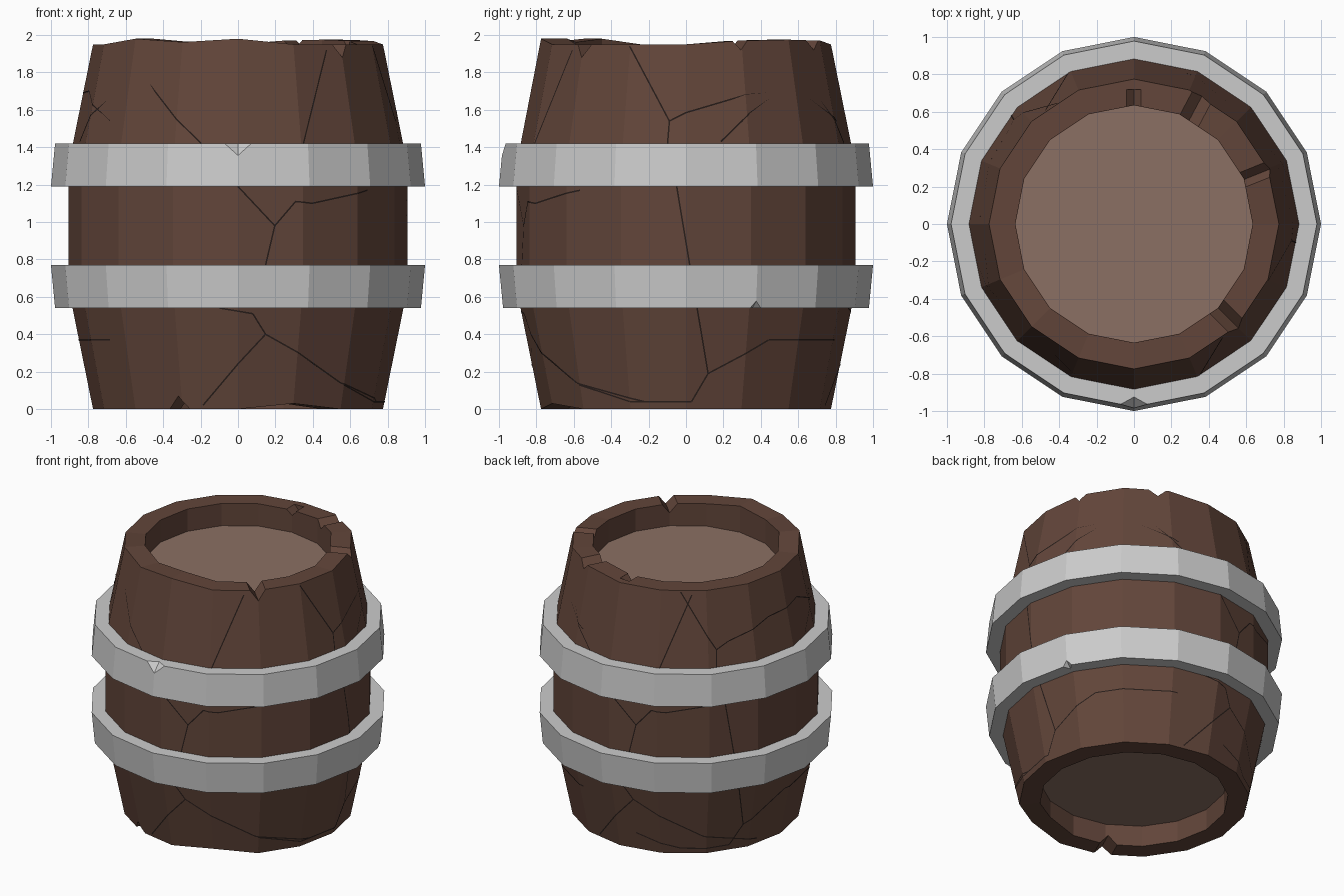
import bpy, bmesh, math
from mathutils import Vector, Matrix

if "Cube" in bpy.data.objects:
    bpy.data.objects.remove(bpy.data.objects["Cube"])

N = 16
STEP = math.tau / N
WOOD_PROFILE = [(0.635, 0.16), (0.635, 0), (0.775, 0), (0.905, 0.64),
                (0.905, 1.31), (0.775, 1.95), (0.635, 1.95), (0.635, 1.78)]


def material(name, rgb):
    m = bpy.data.materials.new(name)
    m.diffuse_color = (*rgb, 1)
    m.use_nodes = True
    m.node_tree.nodes["Principled BSDF"].inputs["Base Color"].default_value = m.diffuse_color
    return m


wood = material("dark_wood", (0.122, 0.06, 0.042))
pale = material("lid_wood", (0.26, 0.16, 0.125))
dark = material("crack_dark", (0.02, 0.012, 0.01))


def add(name, bm, mat=None):
    bmesh.ops.recalc_face_normals(bm, faces=bm.faces)
    me = bpy.data.meshes.new(name)
    bm.to_mesh(me)
    bm.free()
    ob = bpy.data.objects.new(name, me)
    bpy.context.collection.objects.link(ob)
    if mat:
        me.materials.append(mat)
    return ob


def polar(r, t, z):
    # angle t starts at the front (-y) and turns towards +x
    return Vector((r * math.sin(t), -r * math.cos(t), z))


def lathe(name, profile, mat=None, closed=False, wobble=None):
    bm = bmesh.new()
    rings = []
    for r, z in profile:
        ring = []
        for i in range(N):
            dz = wobble(i, z) if wobble else 0
            ring.append(bm.verts.new(polar(r, i * STEP, z + dz)))
        rings.append(ring)
    pairs = list(zip(rings, rings[1:])) + ([(rings[-1], rings[0])] if closed else [])
    for a, b in pairs:
        for i in range(N):
            j = (i + 1) % N
            bm.faces.new((a[i], a[j], b[j], b[i]))
    if not closed:
        bm.faces.new(rings[0])
        bm.faces.new(rings[-1])
    return add(name, bm, mat)


def chip(target, deg, r, z, size, pointed=False):
    # size = half width, half radial depth, half height of a diamond cutter
    bm = bmesh.new()
    w, d, h = size
    rim = [(w, h * 0), (0, h), (-w, 0), (0, -h)]
    if pointed:
        mid = [bm.verts.new((x, 0, y)) for x, y in rim]
        for tip in (bm.verts.new((0, -d, 0)), bm.verts.new((0, d, 0))):
            for i in range(4):
                bm.faces.new((mid[i], mid[(i + 1) % 4], tip))
    else:
        a, b = ([bm.verts.new((x, s, y)) for x, y in rim] for s in (-d, d))
        bm.faces.new(a)
        bm.faces.new(b)
        for i in range(4):
            j = (i + 1) % 4
            bm.faces.new((a[i], a[j], b[j], b[i]))
    t = math.radians(deg)
    bm.transform(Matrix.Translation(polar(r, t, z)) @ Matrix.Rotation(t, 4, 'Z'))
    cutter = add("chip_cutter", bm, target.active_material)
    cutter.hide_render = True
    mod = target.modifiers.new("chip", 'BOOLEAN')
    mod.operation = 'DIFFERENCE'
    mod.solver = 'EXACT'
    mod.object = cutter
    bpy.context.view_layer.objects.active = target
    bpy.ops.object.modifier_apply(modifier=mod.name)
    bpy.data.objects.remove(cutter)


# Barrel body with a slightly uneven rim at both ends
TOP = {0: 0.03, 15: 0.012, 14: 0.03, 5: 0.02, 6: 0.025, 7: 0.02}


def uneven(i, z):
    if z == 1.95:
        return TOP.get(i, 0)
    return 0.03 if z == 0 and i == 1 else 0


body = lathe("barrel_body", WOOD_PROFILE, wood, wobble=uneven)
chip(body, 45, 0.72, 1.96, (0.06, 0.2, 0.08))
chip(body, 112, 0.70, 1.99, (0.06, 0.15, 0.07))
chip(body, 152, 0.66, 1.99, (0.08, 0.12, 0.07))
chip(body, 180, 0.60, 1.95, (0.04, 0.12, 0.04))
chip(body, -24, 0.72, 0.0, (0.06, 0.2, 0.07))

# Lids set into the ends
lathe("top_lid", [(0.634, 1.775), (0.634, 1.785)], pale)
lathe("bottom_lid", [(0.634, 0.155), (0.634, 0.165)], pale)

# Metal hoops, each widest towards the middle of the barrel
upper = lathe("upper_hoop", [(0.885, 1.19), (1.0, 1.19), (0.978, 1.42), (0.875, 1.42)], closed=True)
lower = lathe("lower_hoop", [(0.875, 0.54), (0.978, 0.54), (1.0, 0.77), (0.885, 0.77)], closed=True)
chip(upper, 0, 0.985, 1.42, (0.11, 0.06, 0.065), True)
chip(lower, 112.5, 0.985, 0.54, (0.04, 0.06, 0.04), True)


# Cracks: thin dark strips lying on the staves
def stave_radius(z):
    for (r0, z0), (r1, z1) in zip(WOOD_PROFILE[2:5], WOOD_PROFILE[3:6]):
        if z <= z1:
            return r0 + (r1 - r0) * (z - z0) / (z1 - z0)
    return 0.775


def on_stave(t, z):
    r = stave_radius(z) * math.cos(STEP / 2) / math.cos(t % STEP - STEP / 2)
    return polar(r + 0.002, t, z)


def crack(bm, turn, points):
    # points are (sideways, height) as seen facing the side at angle turn
    path = [(math.radians(turn) + math.asin(max(-1, min(1, u / stave_radius(z)))), z)
            for u, z in points]
    for (t0, z0), (t1, z1) in zip(path, path[1:]):
        cuts = {0.0, 1.0}
        for k in range(-N, 2 * N):
            if min(t0, t1) < k * STEP < max(t0, t1):
                cuts.add((k * STEP - t0) / (t1 - t0))
        cuts = sorted(cuts)
        for a, b in zip(cuts, cuts[1:]):
            ta, tb = t0 + (t1 - t0) * a, t0 + (t1 - t0) * b
            p, q = on_stave(ta, z0 + (z1 - z0) * a), on_stave(tb, z0 + (z1 - z0) * b)
            out = polar(1, (ta + tb) / 2, 0)
            side = (q - p).cross(out).normalized() * 0.004
            bm.faces.new([bm.verts.new(v) for v in (p - side, p + side, q + side, q - side)])


FRONT = [[(-.44, 1.94), (-.52, 1.79), (-.2, 1.42)],
         [(-.52, 1.79), (-.78, 1.58), (-.86, 1.43)],
         [(.48, 1.92), (.35, 1.42)],
         [(0, 1.19), (.2, .98), (.31, 1.11), (.4, 1.1), (.7, 1.17)],
         [(.2, .98), (.15, .77)],
         [(-.1, .54), (.08, .51), (.15, .4), (-.19, .02)],
         [(.15, .4), (.55, .14), (.75, .04)]]
RIGHT = [[(-.3, 1.94), (-.09, 1.54), (-.1, 1.42)],
         [(-.09, 1.54), (0, 1.585), (.32, 1.68), (.6, 1.7), (.81, 1.54)],
         [(-.05, 1.19), (.02, .77)],
         [(.06, .54), (.12, .19), (.03, .04), (-.3, .04), (-.57, .13)],
         [(.12, .19), (.45, .37), (.8, .37)]]
bm = bmesh.new()
for turn, group in ((0, FRONT), (90, RIGHT), (180, FRONT), (235, RIGHT)):
    for points in group:
        crack(bm, turn, points)
add("stave_cracks", bm, dark)
